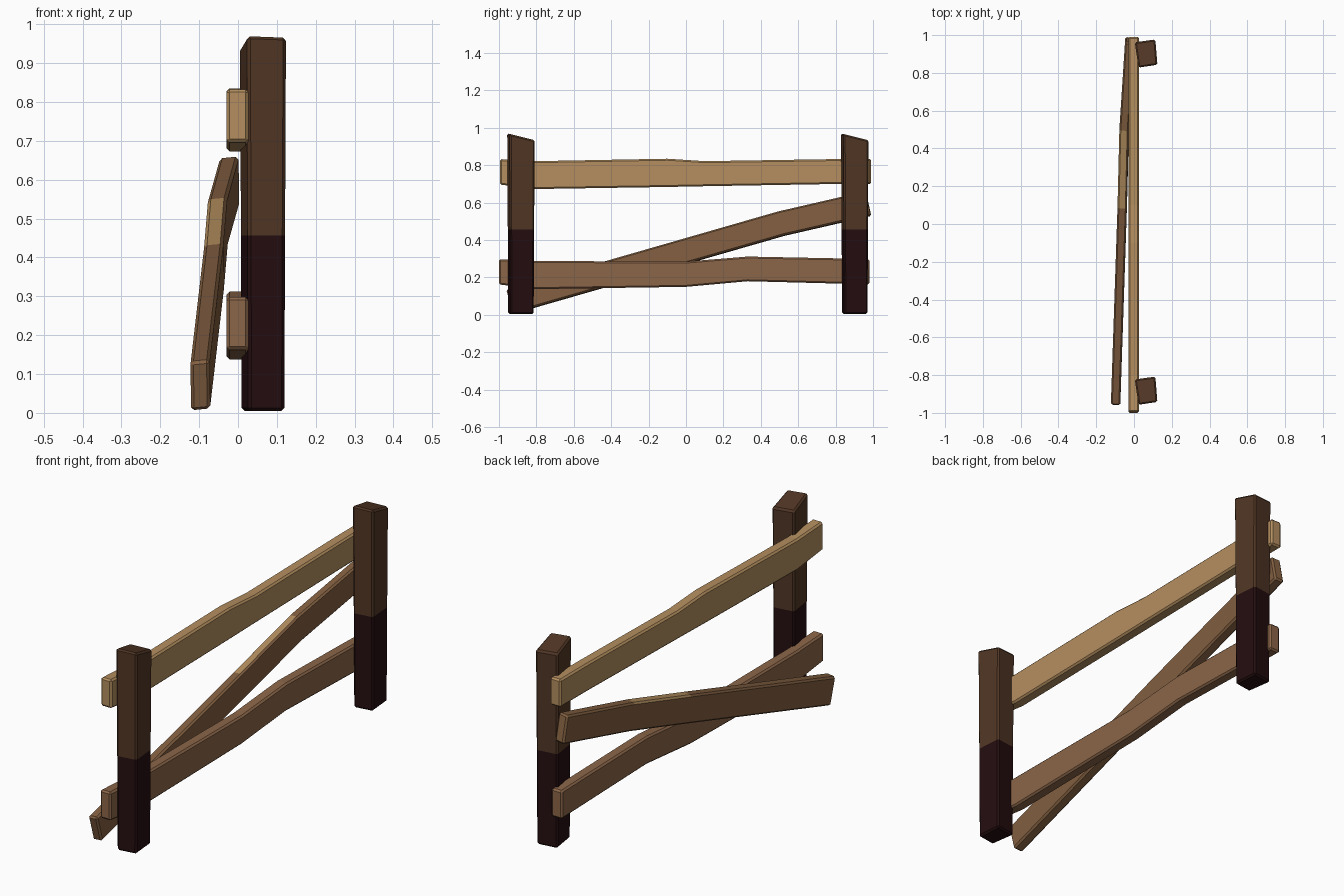
import bpy
import bmesh
from mathutils import Vector

cube = bpy.data.objects.get("Cube")
if cube:
    bpy.data.objects.remove(cube, do_unlink=True)


def material(name, rgb):
    mat = bpy.data.materials.new(name)
    mat.use_nodes = True
    mat.diffuse_color = (*rgb, 1)
    mat.node_tree.nodes["Principled BSDF"].inputs["Base Color"].default_value = (*rgb, 1)
    return mat


TAN = material("tan wood", (0.46, 0.275, 0.115))
BROWN = material("brown wood", (0.26, 0.133, 0.066))
WARM = material("warm brown wood", (0.225, 0.115, 0.052))
DARK = material("dark post wood", (0.082, 0.037, 0.018))
STAIN = material("stained post base", (0.018, 0.004, 0.005))


def loft(name, rings, mats, rule=None, bevel=0.008):
    """Skin four-cornered rings into a beam with capped, bevelled ends."""
    bm = bmesh.new()
    loops = [[bm.verts.new(p) for p in ring] for ring in rings]
    for a, b in zip(loops, loops[1:]):
        for i in range(4):
            j = (i + 1) % 4
            bm.faces.new((a[i], a[j], b[j], b[i]))
    bm.faces.new(loops[0])
    bm.faces.new(loops[-1])
    bmesh.ops.recalc_face_normals(bm, faces=bm.faces[:])
    if rule:
        for f in bm.faces:
            f.material_index = int(rule(f.calc_center_median(), f.normal))
    mesh = bpy.data.meshes.new(name)
    bm.to_mesh(mesh)
    bm.free()
    for mat in mats:
        mesh.materials.append(mat)
    obj = bpy.data.objects.new(name, mesh)
    bpy.context.collection.objects.link(obj)
    mod = obj.modifiers.new("worn edges", "BEVEL")
    mod.width = bevel
    mod.segments = 1
    mod.limit_method = "ANGLE"
    mod.angle_limit = 0.7
    return obj


# Posts: twisted, slightly tapered, slanted top, stained foot
def post(name, y):
    corners = [(-0.042, -0.072), (0.058, -0.057), (0.047, 0.077), (-0.062, 0.062)]
    rings = []
    for scale, height, slant in ((0.93, 0.005, 0), (0.96, 0.457, 0), (1, 0.953, -0.25)):
        rings.append([(0.066 + cx * scale, y + cy * scale, height + cy * slant)
                      for cx, cy in corners])
    loft(name, rings, [DARK, STAIN], lambda c, n: c.z < 0.45)


post("front_post", -0.885)
post("back_post", 0.9)


# Level rails: each station is (y, bottom z, top z)
def rail(name, stations, mat):
    rings = [[(-0.03, y, lo), (0.027, y, lo), (0.027, y, hi), (-0.03, y, hi)]
             for y, lo, hi in stations]
    loft(name, rings, [mat])


rail("top_rail", [(-0.995, 0.697, 0.833), (-0.8, 0.673, 0.822), (-0.1, 0.684, 0.835),
                  (0.1, 0.688, 0.822), (0.8, 0.7, 0.833), (0.99, 0.7, 0.833)], TAN)
rail("bottom_rail", [(-1, 0.163, 0.298), (-0.8, 0.138, 0.288), (0, 0.15, 0.285),
                     (0.33, 0.18, 0.312), (0.83, 0.167, 0.302), (0.98, 0.163, 0.298)], BROWN)

# Fallen diagonal rail, cut square to its own direction and leaning slightly
path = [Vector(p) for p in ((-0.097, -0.942, 0.07), (-0.062, 0.1, 0.37),
                            (-0.052, 0.51, 0.488), (-0.022, 0.975, 0.595))]
rings = []
for i, p in enumerate(path):
    t = (path[min(i + 1, 3)] - path[max(i - 1, 0)]).normalized()
    side = t.cross(Vector((-0.1, 0, 1))).normalized()
    side *= 1 if side.x > 0 else -1
    up = side.cross(t).normalized()
    up *= 1 if up.z > 0 else -1
    up += Vector((0.1, 0, 0))
    side, up = side * 0.025, up * 0.066
    rings.append([p - side - up, p + side - up, p + side + up, p - side + up])
loft("diagonal_rail", rings, [WARM, TAN],
     lambda c, n: n.z > 0.7 and 0.1 < c.y < 0.51)
